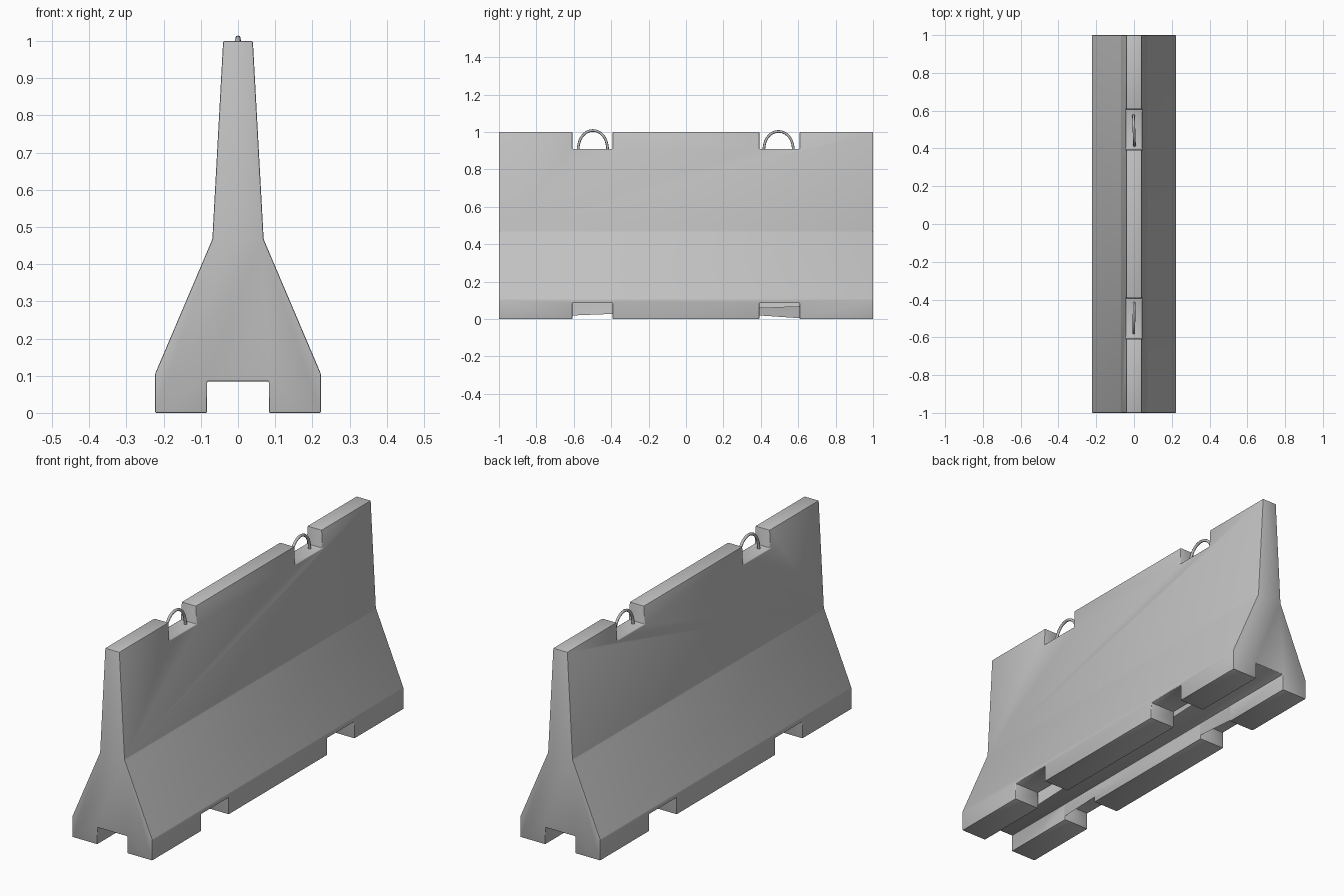
import bpy, bmesh, math
from mathutils import Matrix

if "Cube" in bpy.data.objects:
    bpy.data.objects.remove(bpy.data.objects["Cube"], do_unlink=True)


def material(name, rgb):
    m = bpy.data.materials.new(name)
    m.use_nodes = True
    m.diffuse_color = (*rgb, 1)
    m.node_tree.nodes["Principled BSDF"].inputs["Base Color"].default_value = (*rgb, 1)
    return m


def activate(ob):
    bpy.ops.object.select_all(action='DESELECT')
    ob.select_set(True)
    bpy.context.view_layer.objects.active = ob


def mesh_object(name, bm, mat=None):
    bmesh.ops.recalc_face_normals(bm, faces=bm.faces[:])
    me = bpy.data.meshes.new(name)
    bm.to_mesh(me)
    bm.free()
    ob = bpy.data.objects.new(name, me)
    bpy.context.collection.objects.link(ob)
    if mat:
        me.materials.append(mat)
    return ob


concrete = material("concrete grey", (0.54, 0.54, 0.54))
steel = material("steel grey", (0.5, 0.5, 0.5))

# Barrier body: half profile mirrored, then extruded along its length
half = [(0.083, 0.085), (0.083, 0), (0.223, 0), (0.223, 0.105), (0.069, 0.467), (0.04, 1.0)]
outline = half + [(-x, z) for x, z in reversed(half)]
bm = bmesh.new()
end = bm.faces.new([bm.verts.new((x, -1, z)) for x, z in outline])
side = bmesh.ops.extrude_face_region(bm, geom=[end])
moved = [v for v in side["geom"] if isinstance(v, bmesh.types.BMVert)]
bmesh.ops.translate(bm, verts=moved, vec=(0, 2, 0))
body = mesh_object("barrier_body", bm, concrete)

# Lifting notches in the top and fork slots through the base
bm = bmesh.new()
for y in (-0.5, 0.5):
    for low, high in ((0.91, 1.2), (-0.2, 0.085)):
        size = Matrix.Diagonal((1, 0.216, high - low, 1))
        place = Matrix.Translation((0, y, (low + high) / 2))
        bmesh.ops.create_cube(bm, size=1, matrix=place @ size)
cutter = mesh_object("notch_cutter", bm)
cutter.hide_render = True

activate(body)
cut = body.modifiers.new("notches", 'BOOLEAN')
cut.operation = 'DIFFERENCE'
cut.solver = 'EXACT'
cut.object = cutter
bpy.ops.object.modifier_apply(modifier=cut.name)
bpy.data.objects.remove(cutter, do_unlink=True)

# Merge coplanar pieces, then soften the edges
bm = bmesh.new()
bm.from_mesh(body.data)
bmesh.ops.remove_doubles(bm, verts=bm.verts[:], dist=0.0005)
bmesh.ops.dissolve_limit(bm, angle_limit=math.radians(1), verts=bm.verts[:], edges=bm.edges[:])
bm.to_mesh(body.data)
bm.free()
bevel = body.modifiers.new("soft_edges", 'BEVEL')
bevel.width = 0.004
bevel.segments = 2
bevel.limit_method = 'ANGLE'
bevel.angle_limit = math.radians(15)
bpy.ops.object.modifier_apply(modifier=bevel.name)
bpy.ops.object.shade_smooth_by_angle(angle=math.radians(35))


# Lifting loops: bent bar swept along an arch
def lifting_loop(name, y, top, turn):
    cu = bpy.data.curves.new(name, 'CURVE')
    cu.dimensions = '3D'
    cu.bevel_depth = 0.007
    cu.bevel_resolution = 2
    cu.use_fill_caps = True
    steps = 20
    sp = cu.splines.new('POLY')
    sp.points.add(steps)
    base = 0.895
    for i, p in enumerate(sp.points):
        a = math.pi * i / steps
        p.co = (0, -0.079 * math.cos(a), (top - base) * math.sin(a) ** 0.85, 1)
    ob = bpy.data.objects.new(name, cu)
    bpy.context.collection.objects.link(ob)
    ob.location = (0, y, base)
    ob.rotation_euler.z = turn
    cu.materials.append(steel)
    activate(ob)
    bpy.ops.object.convert(target='MESH')
    bpy.ops.object.shade_smooth_by_angle(angle=math.radians(50))


lifting_loop("front_lifting_loop", -0.498, 1.008, math.radians(-1))
lifting_loop("back_lifting_loop", 0.495, 1.003, math.radians(2))
